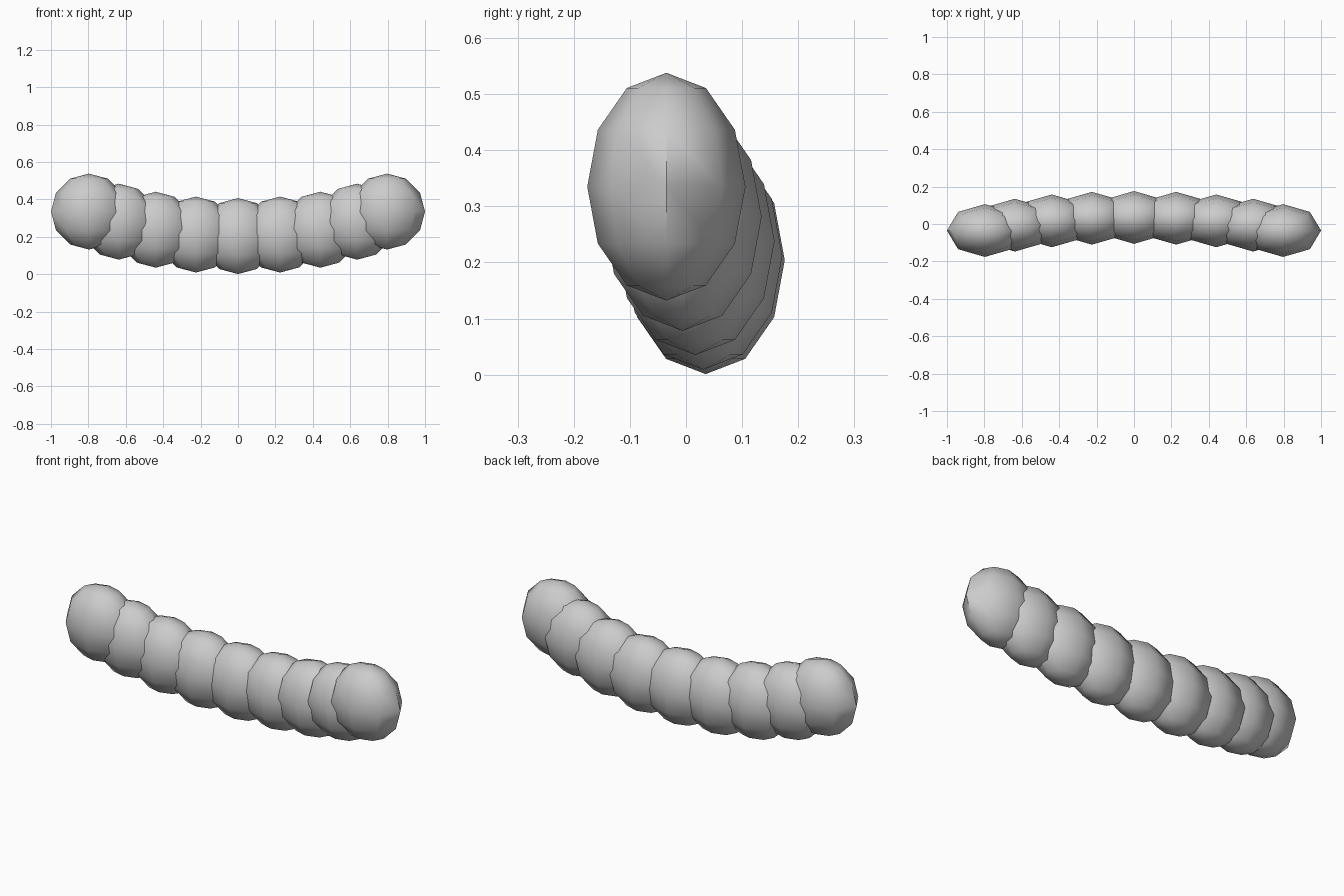
import bpy, math

if "Cube" in bpy.data.objects:
    bpy.data.objects.remove(bpy.data.objects["Cube"])

RX, RY, RZ = 0.203, 0.141, 0.203

# Centre of each bead on the right half of the arc: x, z
# The whole arc lies in one plane tilted forward, so y follows from z.
half_arc = [(0.0, 0.204), (0.225, 0.212), (0.44, 0.238), (0.637, 0.281), (0.797, 0.335)]


def bead(name, x, z):
    y = 0.035 - (z - 0.204) * 0.07 / 0.131
    bpy.ops.mesh.primitive_uv_sphere_add(segments=8, ring_count=6, radius=1, location=(x, y, z))
    ob = bpy.context.object
    ob.name = name
    ob.scale = (RX, RY, RZ)
    bpy.ops.object.transform_apply(location=False, rotation=False, scale=True)
    bpy.ops.object.shade_smooth_by_angle(angle=math.radians(50))


# Middle bead, then mirrored pairs out to the ends
for i, (x, z) in enumerate(half_arc):
    if i == 0:
        bead("middle_bead", x, z)
    else:
        bead(f"right_bead_{i}", x, z)
        bead(f"left_bead_{i}", -x, z)
